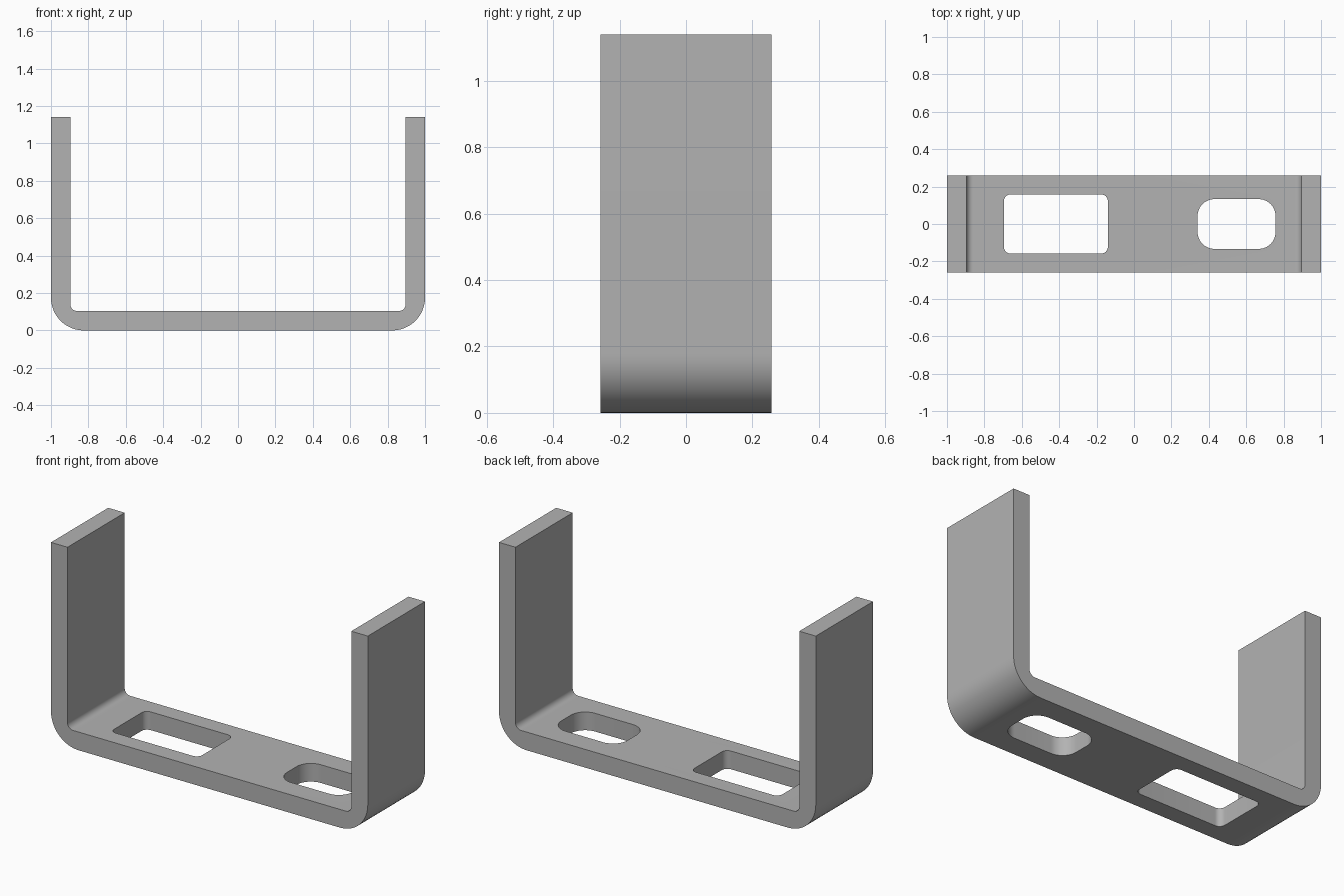
import bpy
import bmesh
from math import cos, sin, pi
from mathutils import Vector

if "Cube" in bpy.data.objects:
    bpy.data.objects.remove(bpy.data.objects["Cube"])

HALF_LENGTH, HALF_WIDTH, HEIGHT = 1.0, 0.258, 1.14
THICK, OUTER_R, INNER_R = 0.104, 0.175, 0.035

steel = bpy.data.materials.new("grey steel")
steel.use_nodes = True
steel.diffuse_color = (0.45, 0.45, 0.45, 1)
steel.node_tree.nodes["Principled BSDF"].inputs["Base Color"].default_value = steel.diffuse_color


def arc(cx, cy, radius, start, steps=12):
    """Quarter circle, counter-clockwise from the start angle."""
    angles = [start + pi / 2 * i / steps for i in range(steps + 1)]
    return [(cx + radius * cos(a), cy + radius * sin(a)) for a in angles]


def prism(name, points, offset):
    """Extrude a closed outline of 3D points into a solid object."""
    bm = bmesh.new()
    face = bm.faces.new([bm.verts.new(p) for p in points])
    moved = bmesh.ops.extrude_face_region(bm, geom=[face])["geom"]
    bmesh.ops.translate(bm, vec=Vector(offset),
                        verts=[v for v in moved if isinstance(v, bmesh.types.BMVert)])
    bmesh.ops.recalc_face_normals(bm, faces=bm.faces)
    mesh = bpy.data.meshes.new(name)
    bm.to_mesh(mesh)
    bm.free()
    mesh.materials.append(steel)
    obj = bpy.data.objects.new(name, mesh)
    bpy.context.collection.objects.link(obj)
    return obj


def cut_slot(name, x0, x1, half_y, radius):
    """Cut a rounded rectangular hole through the base."""
    a, b, c = x0 + radius, x1 - radius, half_y - radius
    outline = (arc(b, c, radius, 0) + arc(a, c, radius, pi / 2)
               + arc(a, -c, radius, pi) + arc(b, -c, radius, -pi / 2))
    cutter = prism(name, [(x, y, -0.1) for x, y in outline], (0, 0, 0.4))
    cutter.hide_render = True
    mod = bracket.modifiers.new(name, "BOOLEAN")
    mod.object, mod.operation, mod.solver = cutter, "DIFFERENCE", "EXACT"
    bpy.ops.object.modifier_apply(modifier=mod.name)
    bpy.data.objects.remove(cutter)


# Bent strip: right half of the U profile, mirrored to the other side
inner_x = HALF_LENGTH - THICK
half = (arc(HALF_LENGTH - OUTER_R, OUTER_R, OUTER_R, -pi / 2)
        + [(HALF_LENGTH, HEIGHT), (inner_x, HEIGHT)]
        + arc(inner_x - INNER_R, THICK + INNER_R, INNER_R, -pi / 2)[::-1])
profile = half + [(-x, z) for x, z in reversed(half)]
bracket = prism("u_bracket", [(x, -HALF_WIDTH, z) for x, z in profile],
                (0, 2 * HALF_WIDTH, 0))
bpy.context.view_layer.objects.active = bracket
bracket.select_set(True)

# Openings in the base
cut_slot("rectangular_opening", -0.695, -0.14, 0.158, 0.035)
cut_slot("rounded_opening", 0.34, 0.757, 0.133, 0.09)

bpy.ops.object.shade_smooth_by_angle(angle=pi / 6)
